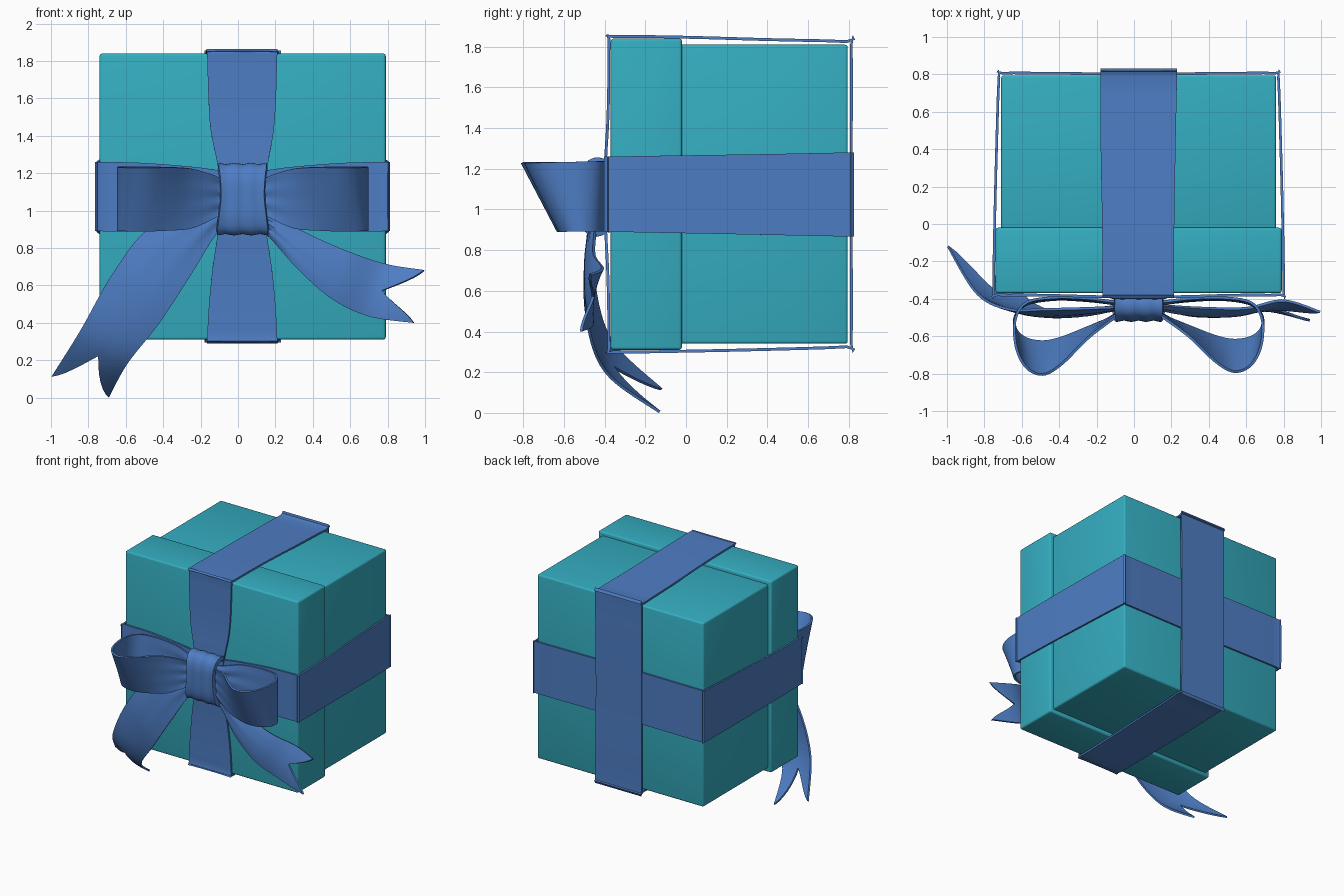
import bpy, bmesh, math
from mathutils import Vector

cube = bpy.data.objects.get("Cube")
if cube:
    bpy.data.objects.remove(cube, do_unlink=True)


def material(name, rgb):
    m = bpy.data.materials.new(name)
    m.use_nodes = True
    m.diffuse_color = (*rgb, 1)
    m.node_tree.nodes["Principled BSDF"].inputs["Base Color"].default_value = (*rgb, 1)
    return m


TEAL = material("teal card", (0.035, 0.42, 0.53))
BLUE = material("blue ribbon", (0.076, 0.205, 0.55))


def finish(name, bm, mat, mod_type, **settings):
    """Turn a bmesh into an object, apply one modifier, and shade it."""
    me = bpy.data.meshes.new(name)
    bm.to_mesh(me)
    bm.free()
    me.materials.append(mat)
    ob = bpy.data.objects.new(name, me)
    bpy.context.collection.objects.link(ob)
    bpy.ops.object.select_all(action='DESELECT')
    ob.select_set(True)
    bpy.context.view_layer.objects.active = ob
    mod = ob.modifiers.new("shape", mod_type)
    for key, value in settings.items():
        setattr(mod, key, value)
    bpy.ops.object.modifier_apply(modifier=mod.name)
    bpy.ops.object.shade_smooth_by_angle(angle=math.radians(40))
    return ob


def box(name, lo, hi):
    bm = bmesh.new()
    bmesh.ops.create_cube(bm, size=1)
    for v in bm.verts:
        v.co = [lo[i] + (v.co[i] + 0.5) * (hi[i] - lo[i]) for i in range(3)]
    finish(name, bm, TEAL, 'BEVEL', width=0.014, segments=3)


def spline(pts, t, closed):
    """Catmull-Rom point at t in 0..1."""
    n = len(pts)
    spans = n if closed else n - 1
    s = t * spans
    i = min(int(s), spans - 1)
    f = s - i
    at = lambda k: pts[k % n] if closed else pts[max(0, min(n - 1, k))]
    a, b, c, d = (at(i + k) for k in (-1, 0, 1, 2))
    return 0.5 * (2 * b + (c - a) * f + (2 * a - 5 * b + 4 * c - d) * f * f
                  + (3 * b - a - 3 * c + d) * f ** 3)


def ribbon(name, edge_a, edge_b, closed=False, rows=48, cols=12, thick=0.014,
           notch=0, bulge=0, pleat=0, fade=lambda t: 0):
    """Strip of cloth between two edge curves, with optional swallowtail end."""
    A, B = [Vector(p) for p in edge_a], [Vector(p) for p in edge_b]
    bm = bmesh.new()
    grid = []
    for r in range(rows if closed else rows + 1):
        row = []
        for c in range(cols + 1):
            v = 2 * c / cols - 1
            t = r / rows * (1 - notch * (1 - abs(v)))
            mid = lambda q: spline(A, q, closed).lerp(spline(B, q, closed), (1 - v) / 2)
            p = mid(t)
            lift = bulge * (1 - v * v) * min(1, t * 4) + pleat * math.cos(3 * math.pi * v) * fade(t)
            if lift:
                tangent = mid(min(1, t + 0.01)) - mid(max(0, t - 0.01))
                p += tangent.cross(spline(A, t, closed) - spline(B, t, closed)).normalized() * lift
            row.append(bm.verts.new(p))
        grid.append(row)
    for r in range(len(grid) if closed else rows):
        g, h = grid[r], grid[(r + 1) % len(grid)]
        for c in range(cols):
            bm.faces.new((g[c], g[c + 1], h[c + 1], h[c]))
    bmesh.ops.recalc_face_normals(bm, faces=bm.faces)
    return finish(name, bm, BLUE, 'SOLIDIFY', thickness=thick, offset=0)


# Box body and its lid, which faces the front
box("box_body", (-0.71, -0.10, 0.34), (0.76, 0.795, 1.81))
box("box_lid", (-0.74, -0.37, 0.31), (0.79, -0.02, 1.84))

# Vertical band: (y, z, left x, right x), pinched in at the knot
vertical = [
    (-0.378, 1.835, -0.165, 0.21), (-0.36, 1.850, -0.17, 0.215), (-0.02, 1.847, -0.17, 0.215),
    (0.4, 1.835, -0.178, 0.222), (0.79, 1.825, -0.18, 0.23), (0.812, 1.805, -0.18, 0.23),
    (0.812, 1.28, -0.18, 0.225), (0.812, 0.86, -0.18, 0.225), (0.812, 0.345, -0.18, 0.23),
    (0.79, 0.325, -0.18, 0.23), (0.4, 0.312, -0.178, 0.222), (-0.02, 0.303, -0.17, 0.215),
    (-0.36, 0.299, -0.165, 0.21), (-0.378, 0.315, -0.165, 0.21), (-0.38, 0.5, -0.155, 0.20),
    (-0.385, 0.7, -0.135, 0.18), (-0.395, 0.9, -0.105, 0.15), (-0.40, 1.07, -0.09, 0.14),
    (-0.395, 1.25, -0.11, 0.16), (-0.385, 1.42, -0.145, 0.19), (-0.38, 1.6, -0.158, 0.203)]
ribbon("vertical_band", [(l, y, z) for y, z, l, r in vertical],
       [(r, y, z) for y, z, l, r in vertical], closed=True, rows=len(vertical) * 3, cols=4)

# Horizontal band: (x, y, bottom z, top z)
horizontal = [
    (-0.75, -0.365, 0.89, 1.26), (-0.735, -0.379, 0.89, 1.26), (-0.5, -0.38, 0.89, 1.255),
    (-0.2, -0.388, 0.93, 1.23), (0.025, -0.39, 0.96, 1.2), (0.25, -0.388, 0.93, 1.23),
    (0.55, -0.38, 0.89, 1.255), (0.785, -0.379, 0.89, 1.26), (0.80, -0.365, 0.89, 1.26),
    (0.795, 0.0, 0.883, 1.266), (0.785, 0.4, 0.875, 1.272), (0.772, 0.785, 0.867, 1.28),
    (0.755, 0.806, 0.867, 1.28), (0.5, 0.806, 0.867, 1.28), (0.025, 0.802, 0.867, 1.28),
    (-0.45, 0.806, 0.867, 1.28), (-0.705, 0.806, 0.867, 1.28), (-0.722, 0.785, 0.867, 1.28),
    (-0.735, 0.4, 0.875, 1.272), (-0.745, 0.0, 0.883, 1.266)]
ribbon("horizontal_band", [(x, y, t) for x, y, b, t in horizontal],
       [(x, y, b) for x, y, b, t in horizontal], closed=True, rows=len(horizontal) * 3, cols=4)

# Bow loops: (x from centre, top y, bottom y, top z, bottom z), mirrored about x = 0.025
loop = [
    (0.04, -0.43, -0.43, 1.16, 0.97), (0.14, -0.42, -0.42, 1.18, 0.95), (0.28, -0.40, -0.41, 1.22, 0.91),
    (0.45, -0.395, -0.405, 1.235, 0.892), (0.60, -0.42, -0.43, 1.237, 0.892),
    (0.66, -0.51, -0.49, 1.235, 0.892), (0.655, -0.65, -0.56, 1.232, 0.892),
    (0.60, -0.755, -0.605, 1.23, 0.892), (0.51, -0.79, -0.62, 1.23, 0.892),
    (0.41, -0.735, -0.60, 1.232, 0.895), (0.28, -0.61, -0.55, 1.225, 0.905),
    (0.17, -0.525, -0.505, 1.195, 0.95), (0.11, -0.485, -0.48, 1.17, 0.98),
    (0.03, -0.465, -0.465, 1.15, 1.0)]
for side, s, depth in (("left", 1, 1.0), ("right", -1, 1.04)):
    def forward(y):
        return -0.42 + (y + 0.42) * depth
    ribbon(side + "_bow_loop", [(0.025 + s * x, forward(a), t) for x, a, b, t, u in loop],
           [(0.025 + s * x, forward(b), u) for x, a, b, t, u in loop],
           rows=72, cols=18, pleat=0.014 * s, fade=lambda t: abs(2 * t - 1) ** 5)

# Hanging tails: upper edge, then lower edge
ribbon("left_tail",
       [(0.02, -0.43, 1.08), (0.18, -0.44, 0.98), (0.38, -0.45, 0.87), (0.60, -0.45, 0.775),
        (0.80, -0.41, 0.71), (0.995, -0.47, 0.68)],
       [(0.02, -0.43, 0.97), (0.17, -0.45, 0.86), (0.32, -0.485, 0.69), (0.50, -0.485, 0.53),
        (0.70, -0.46, 0.435), (0.94, -0.515, 0.40)],
       notch=0.18, bulge=0.02, pleat=0.01, fade=lambda t: (1 - t) ** 4)
ribbon("right_tail",
       [(0.03, -0.43, 1.09), (-0.20, -0.445, 1.03), (-0.48, -0.455, 0.90), (-0.67, -0.455, 0.66),
        (-0.84, -0.37, 0.36), (-0.995, -0.12, 0.115)],
       [(0.03, -0.43, 0.98), (-0.11, -0.45, 0.88), (-0.25, -0.485, 0.66), (-0.42, -0.475, 0.40),
        (-0.59, -0.38, 0.185), (-0.69, -0.13, 0.005)],
       notch=0.17, bulge=-0.02, pleat=0.01, fade=lambda t: (1 - t) ** 4)

# Knot: short loop of cloth, waisted in the middle: (y, z, half width)
knot = [
    (-0.39, 1.20, 0.125), (-0.42, 1.235, 0.13), (-0.47, 1.225, 0.13), (-0.50, 1.17, 0.122),
    (-0.505, 1.07, 0.118), (-0.50, 0.96, 0.13), (-0.475, 0.895, 0.138), (-0.42, 0.89, 0.135),
    (-0.39, 0.93, 0.125), (-0.39, 1.07, 0.115)]
ribbon("bow_knot", [(0.025 - w, y, z) for y, z, w in knot],
       [(0.025 + w, y, z) for y, z, w in knot], closed=True, rows=40, cols=12,
       thick=0.03, pleat=0.004, fade=lambda t: 1)
